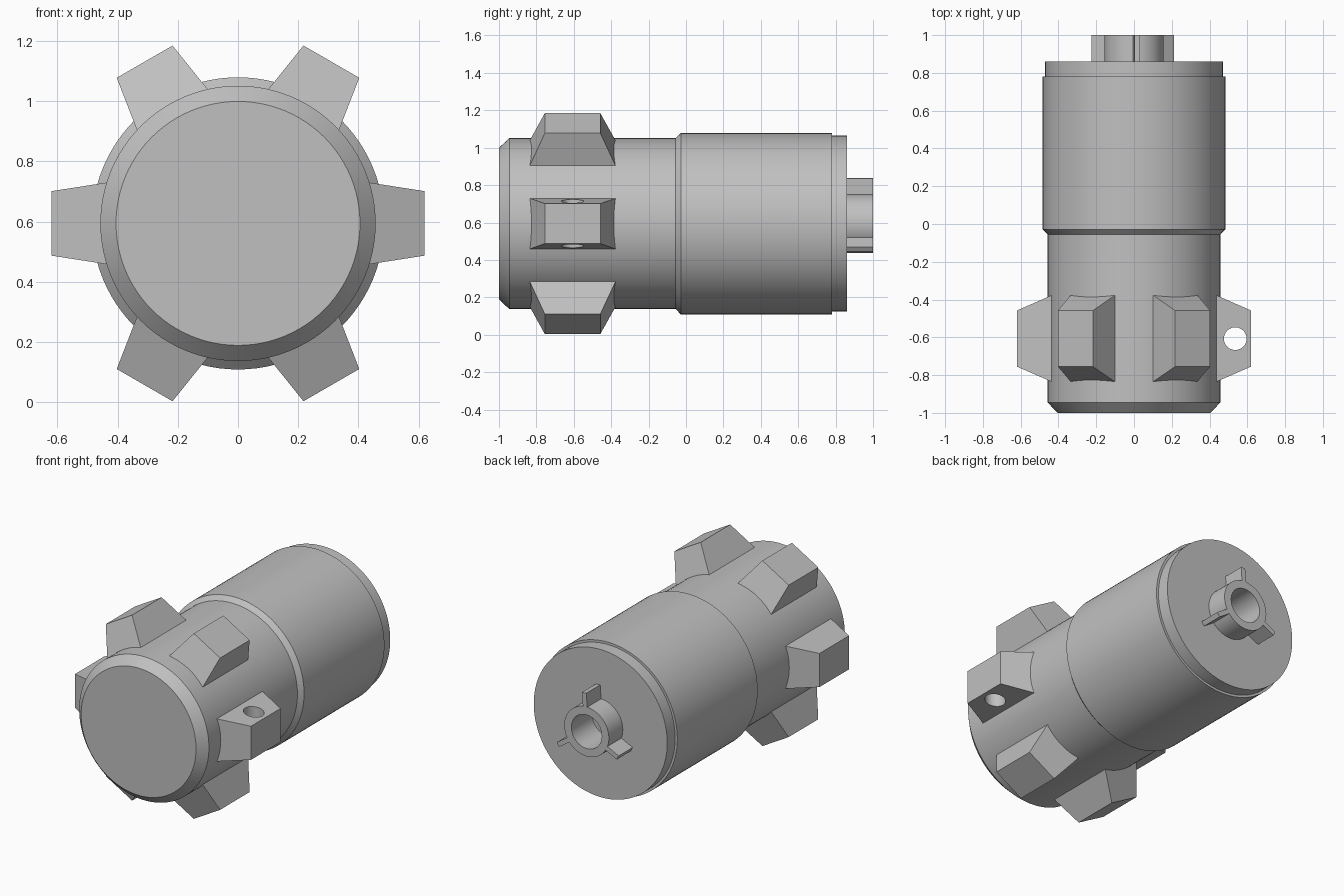
import bpy
import bmesh
from math import cos, sin, pi, radians
from mathutils import Matrix, Vector

cube = bpy.data.objects.get("Cube")
if cube:
    bpy.data.objects.remove(cube, do_unlink=True)

AXIS_Z = 0.594
CENTRE = Matrix.Translation((0, 0, AXIS_Z))

grey = bpy.data.materials.new("plain grey")
grey.use_nodes = True
colour = (0.53, 0.53, 0.53, 1)
grey.diffuse_color = colour
grey.node_tree.nodes["Principled BSDF"].inputs["Base Color"].default_value = colour


def finish(name, bm, smooth=False):
    """Turn a bmesh into a named, coloured object."""
    bmesh.ops.recalc_face_normals(bm, faces=bm.faces)
    mesh = bpy.data.meshes.new(name)
    bm.to_mesh(mesh)
    bm.free()
    mesh.materials.append(grey)
    obj = bpy.data.objects.new(name, mesh)
    bpy.context.collection.objects.link(obj)
    bpy.ops.object.select_all(action='DESELECT')
    obj.select_set(True)
    bpy.context.view_layer.objects.active = obj
    if smooth:
        bpy.ops.object.shade_smooth_by_angle(angle=radians(30))
    return obj


def lathe(name, profile, steps=96):
    """Revolve (y, radius) points around the long axis, closing both ends."""
    bm = bmesh.new()
    rings = []
    for y, r in profile:
        rings.append([bm.verts.new((r * cos(2 * pi * i / steps), y,
                                    AXIS_Z + r * sin(2 * pi * i / steps)))
                      for i in range(steps)])
    for a, b in zip(rings, rings[1:]):
        for i in range(steps):
            j = (i + 1) % steps
            bm.faces.new((a[i], a[j], b[j], b[i]))
    bm.faces.new(rings[0])
    bm.faces.new(rings[-1])
    return finish(name, bm, smooth=True)


def radial_block(name, angle, inner, outer):
    """Tapered block pointing outwards; each end is (radius, y0, y1, half width)."""
    bm = bmesh.new()
    ends = []
    for r, y0, y1, h in (inner, outer):
        ends.append([bm.verts.new(p) for p in
                     ((r, y0, -h), (r, y1, -h), (r, y1, h), (r, y0, h))])
    a, b = ends
    bm.faces.new(a)
    bm.faces.new(b)
    for i in range(4):
        j = (i + 1) % 4
        bm.faces.new((a[i], a[j], b[j], b[i]))
    bm.transform(CENTRE @ Matrix.Rotation(-radians(angle), 4, 'Y'))
    return finish(name, bm)


# Turned body: front barrel, wider rear sleeve, end cap with hollow boss
lathe("front_barrel", [(-1, 0.405), (-0.945, 0.457), (0, 0.457)])
lathe("rear_sleeve", [(-0.055, 0.457), (-0.028, 0.485), (0.78, 0.485)])
lathe("end_cap", [(0.77, 0.47), (0.86, 0.47), (0.86, 0.157), (1, 0.157),
                  (1, 0.107), (0.79, 0.107)])

# Six tapered lugs around the barrel
lugs = [radial_block(f"lug_{k + 1}", 60 * k,
                     (0.42, -0.842, -0.37, 0.138),
                     (0.62, -0.755, -0.458, 0.107)) for k in range(6)]

# Cross hole through the lug on the left side
bm = bmesh.new()
bmesh.ops.create_cone(bm, cap_ends=True, segments=48, radius1=0.06, radius2=0.06,
                      depth=0.5, matrix=Matrix.Translation((0.536, -0.607, AXIS_Z)))
cutter = finish("hole_cutter", bm)
cutter.hide_render = True
lug = lugs[0]
mod = lug.modifiers.new("cross_hole", 'BOOLEAN')
mod.operation = 'DIFFERENCE'
mod.solver = 'EXACT'
mod.object = cutter
bpy.ops.object.select_all(action='DESELECT')
lug.select_set(True)
bpy.context.view_layer.objects.active = lug
bpy.ops.object.modifier_apply(modifier=mod.name)
bpy.data.objects.remove(cutter, do_unlink=True)
bpy.ops.object.shade_smooth_by_angle(angle=radians(20))

# Three keys around the boss
for k in range(3):
    radial_block(f"boss_key_{k + 1}", 86 + 120 * k,
                 (0.14, 0.85, 1, 0.015), (0.244, 0.85, 1, 0.015))
